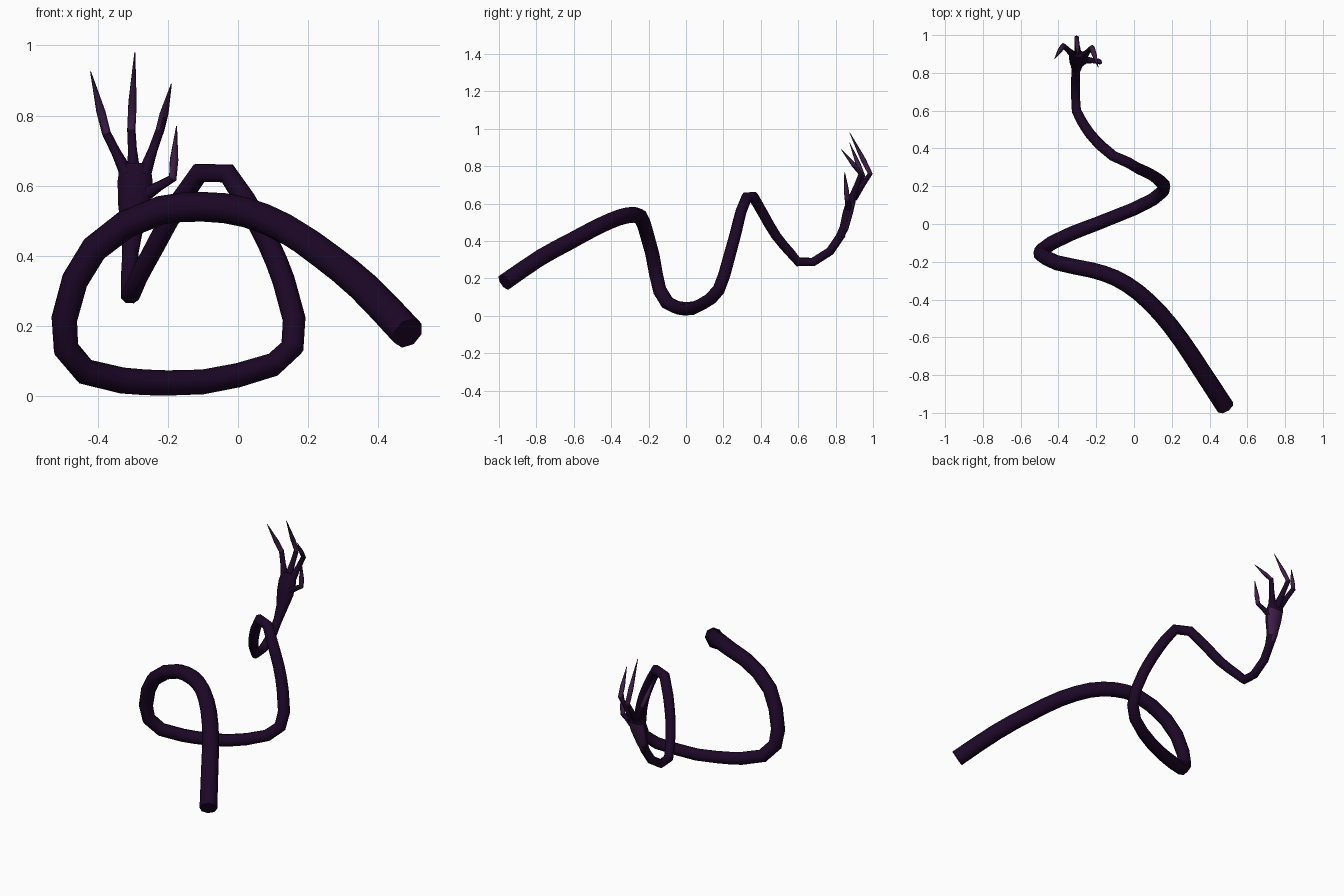
import bpy, bmesh, math
from mathutils import Vector

if "Cube" in bpy.data.objects:
    bpy.data.objects.remove(bpy.data.objects["Cube"])


def material(name, col):
    m = bpy.data.materials.new(name)
    m.diffuse_color = (*col, 1)
    m.use_nodes = True
    m.node_tree.nodes["Principled BSDF"].inputs["Base Color"].default_value = m.diffuse_color
    return m


SKIN = material("dark purple skin", (0.0118, 0.0022, 0.0200))
PALE = material("dusky purple", (0.050, 0.0135, 0.066))


def soften(path, limit=0.12):
    """Add a spline midpoint to every long segment."""
    pts = [Vector(p) for p in path]
    out = []
    for i in range(len(pts) - 1):
        a, b = pts[i], pts[i + 1]
        out.append(a)
        if (b - a).length > limit:
            p = pts[i - 1] if i else 2 * a - b
            q = pts[i + 2] if i + 2 < len(pts) else 2 * b - a
            out.append((a + b) * 0.5625 - (p + q) * 0.0625)
    return out + [pts[-1]]


def tube(name, path, radii, sides, tint=None):
    """Sweep a ring along a path; radii are (width, depth) pairs; tint is a face rule for PALE."""
    pts = [Vector(p) for p in path]
    n = len(pts)
    bm = bmesh.new()
    rings, ref = [], Vector((1, 0, 0))
    for i, p in enumerate(pts):
        a = (p - pts[i - 1]).normalized() if i else Vector()
        b = (pts[i + 1] - p).normalized() if i < n - 1 else Vector()
        t = (a + b).normalized()
        u = (ref - t * ref.dot(t)).normalized()   # carry the frame along
        v = t.cross(u)
        ref = u
        w, d = radii[i]
        ring = []
        for k in range(sides):
            ang = 2 * math.pi * (k + 0.5) / sides
            ring.append(bm.verts.new(p + u * w * math.cos(ang) + v * d * math.sin(ang)))
        rings.append(ring)
    for r, s in zip(rings, rings[1:]):
        for k in range(sides):
            j = (k + 1) % sides
            bm.faces.new((r[k], r[j], s[j], s[k]))
    bm.faces.new(rings[0][::-1])
    bm.faces.new(rings[-1])
    bmesh.ops.recalc_face_normals(bm, faces=bm.faces)
    for f in bm.faces:
        f.material_index = int(bool(tint and tint(f)))
        f.smooth = len(f.verts) == 4
    for e in bm.edges:                            # crisp end caps
        e.smooth = all(f.smooth for f in e.link_faces)
    me = bpy.data.meshes.new(name)
    bm.to_mesh(me)
    bm.free()
    me.materials.append(SKIN)
    me.materials.append(PALE)
    ob = bpy.data.objects.new(name, me)
    bpy.context.collection.objects.link(ob)
    return ob


# long coiling arm, tapering to the wrist
arm = [(.484, -.97, .18), (.36, -.78, .31), (.25, -.615, .40), (.14, -.475, .475),
       (.02, -.36, .525), (-.10, -.285, .54), (-.22, -.245, .53), (-.32, -.225, .49),
       (-.41, -.205, .42), (-.465, -.18, .33), (-.495, -.16, .22), (-.49, -.14, .135),
       (-.435, -.10, .07), (-.33, -.05, .045), (-.20, 0, .038), (-.10, .04, .041),
       (0, .08, .06), (.10, .13, .09), (.155, .175, .14), (.16, .205, .22),
       (.13, .235, .33), (.085, .265, .44), (.02, .295, .56), (-.03, .325, .635),
       (-.11, .36, .637), (-.17, .41, .55), (-.235, .48, .43), (-.283, .555, .34),
       (-.305, .60, .288), (-.31, .68, .288), (-.31, .77, .345), (-.305, .835, .44)]
arm = soften(arm)
taper = [.048 - .024 * i / (len(arm) - 1) for i in range(len(arm))]
tube("arm", arm, [(r, r) for r in taper], 8)

# flattened hand, paler on its back
tube("hand",
     [(-.307, .815, .41), (-.303, .845, .47), (-.295, .865, .55), (-.293, .882, .61), (-.293, .90, .66)],
     [(.025, .022), (.033, .026), (.051, .029), (.054, .026), (.047, .017)], 8,
     lambda f: f.normal.y > 0.7 and f.calc_center_median().z < 0.6)

# three fingers and a thumb: base, knuckle, tip
fingers = {
    "left_finger": ((-.315, .89, .63), (-.375, .945, .75), (-.42, .875, .925)),
    "middle_finger": ((-.297, .895, .63), (-.304, .985, .76), (-.294, .875, .98)),
    "right_finger": ((-.268, .89, .63), (-.222, .935, .76), (-.19, .83, .89)),
    "thumb": ((-.265, .87, .575), (-.186, .862, .622), (-.175, .848, .77)),
}
for name, pts in fingers.items():
    b, k, t = map(Vector, pts)
    path = [b, b.lerp(k, .55), k, k.lerp(t, .35), t]
    widths = [.022, .0145, .0135, .0135, .0015]
    tube(name, path, [(w, w) for w in widths], 6,
         lambda f: f.calc_center_median().z > k.z + 0.02)
